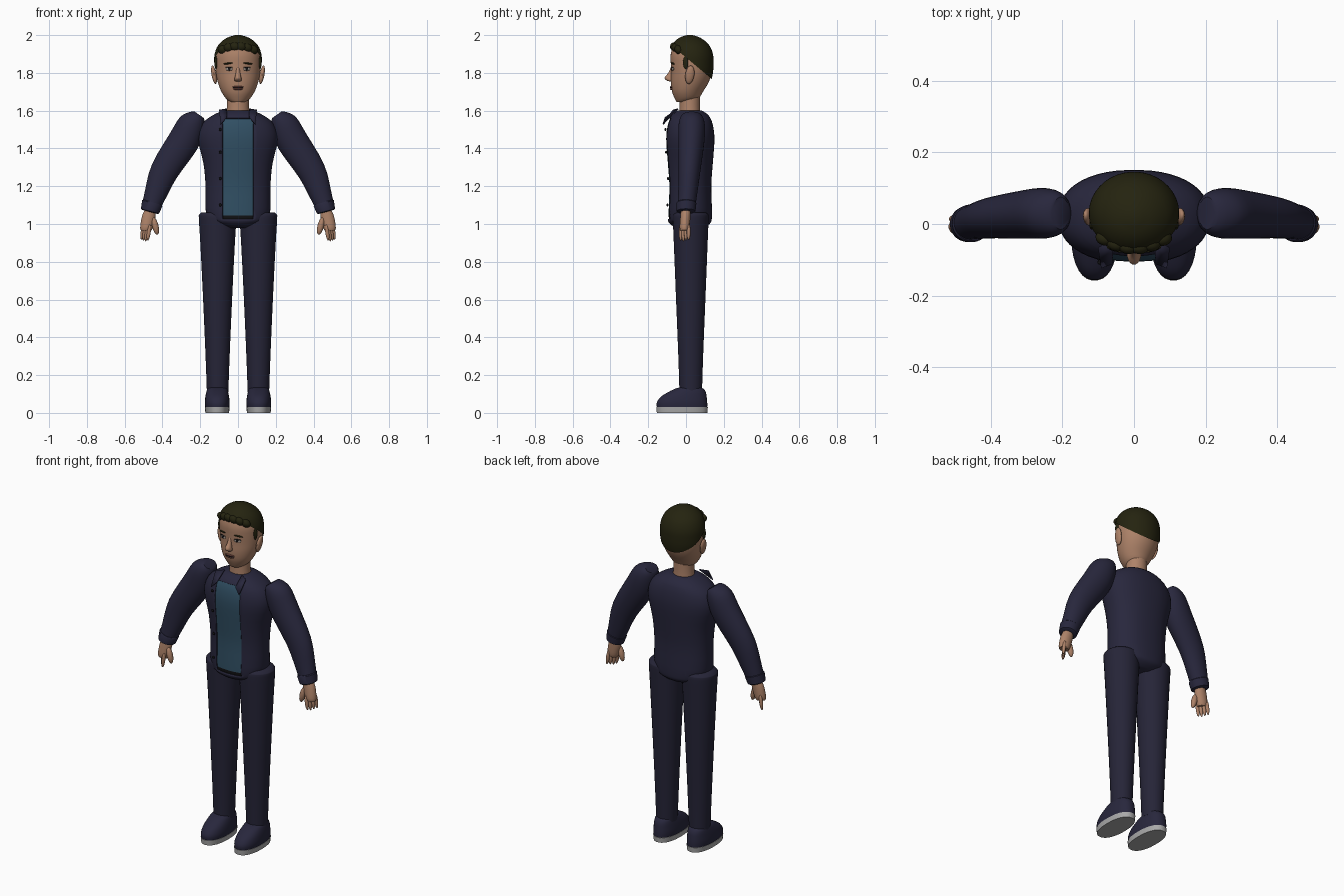
import bpy, bmesh, math
from mathutils import Matrix, Vector, Euler

cube = bpy.data.objects.get("Cube")
if cube:
    bpy.data.objects.remove(cube)


def material(name, rgb):
    m = bpy.data.materials.new(name)
    m.use_nodes = True
    m.diffuse_color = (*rgb, 1)
    bsdf = next(n for n in m.node_tree.nodes if n.type == 'BSDF_PRINCIPLED')
    bsdf.inputs["Base Color"].default_value = (*rgb, 1)
    return m


NAVY = material("navy jacket", (.021, .02, .046))
PANTS = material("dark trousers", (.019, .018, .039))
SHIRT = material("teal shirt", (.03, .078, .125))
SKIN = material("skin", (.42, .225, .14))
LIPS = material("lips", (.2, .075, .06))
HAIR = material("hair", (.018, .017, .005))
BLACK = material("black", (.006, .006, .007))
EYE = material("eye grey", (.3, .26, .23))
SOLE = material("sole grey", (.4, .4, .4))
parts = []


def finish(name, bm, *mats):
    bmesh.ops.recalc_face_normals(bm, faces=bm.faces)
    mesh = bpy.data.meshes.new(name)
    bm.to_mesh(mesh)
    bm.free()
    for m in mats:
        mesh.materials.append(m)
    ob = bpy.data.objects.new(name, mesh)
    bpy.context.collection.objects.link(ob)
    parts.append(ob)
    return ob


def spline(rings, steps):
    """Smoothly interpolate between cross-sections."""
    out = []
    for i in range(len(rings) - 1):
        a, b, c, d = (rings[max(i - 1, 0)], rings[i], rings[i + 1],
                      rings[min(i + 2, len(rings) - 1)])
        for k in range(steps):
            t = k / steps
            out.append([q + .5 * t * (r - p + t * (2*p - 5*q + 4*r - s + t * (3*(q - r) + s - p)))
                        for p, q, r, s in zip(a, b, c, d)])
    return out + [list(rings[-1])]


def loft(rings, side=1, steps=3, n=32, power=2.0):
    """Rings are (x, y, z, half width, half depth, tilt about y in degrees)."""
    bm = bmesh.new()
    loops = []
    for x, y, z, ru, rv, tilt in spline(rings, steps):
        t = math.radians(tilt)
        loop = []
        for k in range(n):
            a = 2 * math.pi * (k + .5) / n
            c, s = math.cos(a), math.sin(a)
            u = ru * math.copysign(abs(c) ** (2 / power), c)
            v = rv * math.copysign(abs(s) ** (2 / power), s)
            loop.append(bm.verts.new((side * (x + u * math.cos(t)), y + v, z + u * math.sin(t))))
        loops.append(loop)
    for lo, hi in zip(loops, loops[1:]):
        for k in range(n):
            j = (k + 1) % n
            bm.faces.new((lo[k], lo[j], hi[j], hi[k]))
    bm.faces.new(loops[0])
    bm.faces.new(loops[-1])
    return bm


def upright(rows, x=0):
    """Rows are (z, half width, y centre, half depth)."""
    return [(x, yc, z, rx, ry, 0) for z, rx, yc, ry in rows]


def ellipsoid(name, mat, loc, size, rot=(0, 0, 0), seg=16):
    bm = bmesh.new()
    m = (Matrix.Translation(loc) @ Euler([math.radians(r) for r in rot]).to_matrix().to_4x4()
         @ Matrix.Diagonal((*size, 1)))
    bmesh.ops.create_uvsphere(bm, u_segments=seg, v_segments=seg // 2 + 2, radius=1, matrix=m)
    return finish(name, bm, mat)


def cut(bm, co, no, clear=False):
    geom = bm.verts[:] + bm.edges[:] + bm.faces[:]
    bmesh.ops.bisect_plane(bm, geom=geom, plane_co=co, plane_no=no, clear_inner=clear)


def thicken(ob, depth):
    mod = ob.modifiers.new("thickness", 'SOLIDIFY')
    mod.thickness = depth
    mod.offset = -1


# Torso: a shirt inside an open jacket
torso = [(.98, .07, .02, .07), (1.0, .12, .02, .105), (1.04, .168, .02, .118),
         (1.2, .172, .02, .114), (1.32, .183, .02, .122), (1.45, .212, .02, .131),
         (1.53, .19, .02, .121), (1.575, .135, .02, .1), (1.6, .08, .02, .065)]
jacket = loft(upright(torso), n=48, power=2.25)
for x in (-.082, .082):
    cut(jacket, (x, 0, 0), (1, 0, 0))
for z in (1.025, 1.56):
    cut(jacket, (0, 0, z), (0, 0, 1))
opening = []
for f in jacket.faces:
    c = f.calc_center_median()
    if abs(c.x) < .082 and c.y < 0 and 1.025 < c.z < 1.56:
        opening.append(f)
bmesh.ops.delete(jacket, geom=opening, context='FACES')
thicken(finish("jacket", jacket, NAVY), .009)

shirt = loft(upright([(z, rx - .006, y, ry - .006) for z, rx, y, ry in torso[1:-1]]),
             n=48, power=2.25)
cut(shirt, (0, 0, 1.045), (0, 0, 1))
for f in shirt.faces:
    f.material_index = int(f.calc_center_median().z < 1.045)
finish("shirt_and_belt", shirt, SHIRT, BLACK)

# Buttons down the jacket edge
for z, y in ((1.1, -.098), (1.24, -.095), (1.38, -.105), (1.5, -.108)):
    ellipsoid("button", BLACK, (-.094, y, z), (.008, .006, .008), seg=10)

# Neck and head
finish("neck", loft(upright([(1.57, .062, .02, .056), (1.63, .058, .02, .054),
                             (1.72, .058, .022, .055)])), SKIN)
head = [(1.645, .035, -.015, .035), (1.662, .062, .003, .062), (1.70, .088, .008, .082),
        (1.75, .107, .02, .1), (1.80, .117, .029, .108), (1.85, .12, .03, .111),
        (1.9, .117, .028, .109), (1.95, .094, .025, .088), (1.98, .045, .02, .045)]
finish("head", loft(upright(head), n=40), SKIN)

# Hair cap trimmed along a hairline that rises toward the forehead
hair = loft(upright([(1.74, .1, .03, .1), (1.8, .122, .031, .112), (1.85, .126, .03, .116),
                     (1.9, .124, .028, .115), (1.95, .103, .024, .097),
                     (1.985, .06, .02, .058), (2.0, .015, .02, .015)]), n=40)
cut(hair, (0, .14, 1.765), (0, .64, .77), clear=True)
finish("hair", hair, HAIR)
for i in range(6):
    x = -.078 + i * .031
    ellipsoid("fringe_lock", HAIR, (x, -.062 + 4 * x * x, 1.937 - 2.5 * x * x),
              (.03, .022, .026), (35, 12, 0), 12)

# Nose and mouth
nose = [(0, -.07, 1.835, .008, .008, 0), (0, -.08, 1.80, .012, .014, 0),
        (0, -.088, 1.775, .018, .026, 0), (0, -.083, 1.76, .02, .02, 0),
        (0, -.078, 1.755, .012, .01, 0)]
finish("nose", loft(nose, n=16), SKIN)
ellipsoid("upper_lip", LIPS, (0, -.076, 1.726), (.03, .009, .005))
ellipsoid("lower_lip", LIPS, (0, -.075, 1.715), (.026, .01, .006))
ellipsoid("mouth_line", BLACK, (0, -.079, 1.7205), (.03, .0075, .0018))

leg = upright([(.11, .057, .025, .06), (.3, .064, .025, .066), (.6, .077, .025, .078),
               (.9, .092, .025, .09), (1.03, .1, .025, .095), (1.05, .098, .025, .092),
               (1.062, .085, .025, .08)], .108)
arm = [(.205, .03, 1.578, .03, .045, 35), (.218, .03, 1.562, .052, .06, 35),
       (.247, .03, 1.518, .077, .07, 38), (.29, .028, 1.435, .084, .069, 35),
       (.39, .018, 1.28, .075, .058, 28), (.44, .008, 1.15, .058, .05, 22),
       (.465, 0, 1.075, .047, .047, 15)]
cuff = [(.452, .002, 1.115, .052, .049, 17), (.454, .002, 1.11, .056, .053, 17),
        (.466, 0, 1.068, .05, .05, 15), (.467, 0, 1.064, .044, .044, 15)]
palm = [(.462, 0, 1.08, .026, .026, 10), (.472, -.003, 1.04, .036, .027, 8),
        (.484, -.007, .985, .034, .027, 5), (.488, -.008, .965, .028, .022, 5)]
shoe = upright([(.03, .064, -.021, .134), (.055, .066, -.021, .134), (.085, .063, -.012, .122),
                (.11, .058, .005, .1), (.128, .052, .018, .075), (.136, .04, .022, .05)], .11)
sole = upright([(0, .063, -.021, .134), (.03, .066, -.021, .137)], .11)

for s, label in ((1, "left"), (-1, "right")):
    # Limbs
    finish(label + "_leg", loft(leg, s), PANTS)
    finish(label + "_sleeve", loft(arm, s), NAVY)
    finish(label + "_cuff", loft(cuff, s, steps=1), NAVY)
    # Hand
    finish(label + "_palm", loft(palm, s, n=20), SKIN)
    ellipsoid(label + "_thumb", SKIN, (s * .438, -.016, .99), (.017, .017, .048),
              (0, s * 14, 0))
    for i in range(4):
        ellipsoid(label + "_finger", SKIN, (s * (.472 + i * .011), -.028 + i * .014,
                  .952 + .004 * abs(i - 1)), (.0105, .0105, .045), (0, s * -8, 0), 10)
    # Shoe
    finish(label + "_shoe", loft(shoe, s, power=2.3), NAVY)
    finish(label + "_sole", loft(sole, s, steps=1, power=2.3), SOLE)
    # Ear, eye and brow
    ellipsoid(label + "_ear", SKIN, (s * .127, .02, 1.79), (.013, .024, .05),
              (-8, s * 10, 0))
    ellipsoid(label + "_eye", EYE, (s * .046, -.07, 1.82), (.021, .007, .009), (0, 0, s * 12))
    ellipsoid(label + "_iris", BLACK, (s * .045, -.0745, 1.821), (.008, .004, .008), seg=12)
    ellipsoid(label + "_eyelid", BLACK, (s * .046, -.072, 1.829), (.022, .006, .002),
              (0, 0, s * 12))
    ellipsoid(label + "_brow", HAIR, (s * .052, -.07, 1.85), (.026, .007, .0045),
              (0, s * 6, s * 16))
    # Sideburn
    ellipsoid(label + "_sideburn", HAIR, (s * .117, -.002, 1.855), (.008, .014, .035))
    # Collar flap
    bm = bmesh.new()
    flap = ((.058, -.045, 1.612), (.1, -.07, 1.605), (.092, -.124, 1.53), (.06, -.112, 1.565))
    bm.faces.new([bm.verts.new((s * x, y, z)) for x, y, z in flap])
    thicken(finish(label + "_collar", bm, NAVY), .006)

# Smooth shading that keeps hard rims
bpy.ops.object.select_all(action='DESELECT')
for ob in parts:
    ob.select_set(True)
bpy.context.view_layer.objects.active = parts[0]
bpy.ops.object.shade_smooth_by_angle(angle=math.radians(40))
